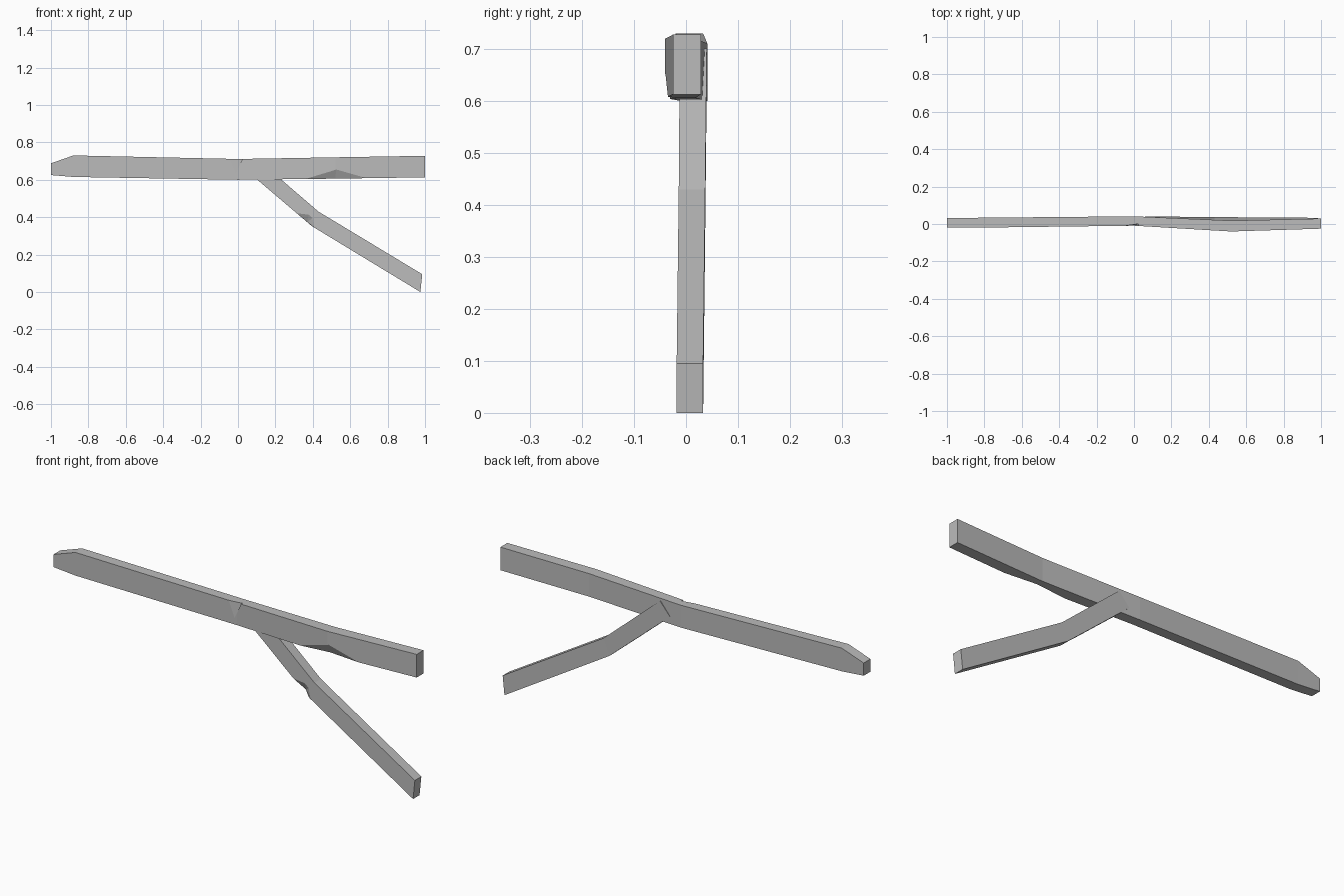
import bpy, bmesh

cube = bpy.data.objects.get("Cube")
if cube:
    bpy.data.objects.remove(cube, do_unlink=True)

wood = bpy.data.materials.new("plain grey")
wood.use_nodes = True
grey = (0.5, 0.5, 0.5, 1)
wood.diffuse_color = grey
wood.node_tree.nodes["Principled BSDF"].inputs["Base Color"].default_value = grey


def add_object(name, bm):
    bmesh.ops.recalc_face_normals(bm, faces=bm.faces)
    mesh = bpy.data.meshes.new(name)
    bm.to_mesh(mesh)
    bm.free()
    mesh.materials.append(wood)
    obj = bpy.data.objects.new(name, mesh)
    bpy.context.collection.objects.link(obj)
    return obj


def beam(name, stations):
    """Squared timber; each station is (lower x, z), (upper x, z), front y, back y."""
    bm = bmesh.new()
    rings = []
    for (xl, zl), (xu, zu), front, back in stations:
        ring = [(xl, front, zl), (xl, back, zl), (xu, back, zu), (xu, front, zu)]
        rings.append([bm.verts.new(p) for p in ring])
    for a, b in zip(rings, rings[1:]):
        for i in range(4):
            j = (i + 1) % 4
            bm.faces.new((a[i], a[j], b[j], b[i]))
    bm.faces.new(rings[0])
    bm.faces.new(rings[-1])
    return add_object(name, bm)


def chip(target, points):
    """Hew a convex chip out of a beam."""
    bm = bmesh.new()
    for p in points:
        bm.verts.new(p)
    bmesh.ops.convex_hull(bm, input=bm.verts)
    cutter = add_object("chip_cutter", bm)
    cutter.hide_render = True
    mod = target.modifiers.new("chip", "BOOLEAN")
    mod.operation = "DIFFERENCE"
    mod.solver = "EXACT"
    mod.object = cutter
    bpy.context.view_layer.objects.active = target
    bpy.ops.object.modifier_apply(modifier=mod.name)
    bpy.data.objects.remove(cutter, do_unlink=True)


# Long, slightly bent beam with a tapered end
main_beam = beam("main_beam", [
    ((-1, .625), (-1, .688), -.02, .033),
    ((-.88, .615), (-.88, .73), -.02, .033),
    ((0, .6), (0, .711), -.009, .041),
    ((.52, .606), (.52, .72), -.04, .018),
    ((1, .613), (1, .728), -.025, .029),
])

# Angled brace lapped into the back of the beam
brace = beam("brace", [
    ((.06, .637), (.115, .701), -.012, .04),
    ((.395, .352), (.43, .43), -.014, .037),
    ((.975, 0), (.985, .095), -.018, .033),
])

# Hewn chip on the lower front edge of the beam
chip(main_beam, [(.36, -.0305, .604), (.69, -.0347, .608), (.525, -.0398, .655),
                 (.52, -.015, .604), (.52, -.08, .58)])

# Small notch in the front of the beam
chip(main_beam, [(-.012, -.009, .632), (-.045, -.0096, .712), (.024, .001, .712),
                 (.024, -.03, .712), (-.012, -.03, .632), (-.045, -.03, .712)])

# Chip on the lower front edge of the brace's bend
chip(brace, [(.314, -.0135, .421), (.378, -.0138, .413), (.398, -.014, .395),
             (.408, -.014, .345), (.37, .006, .374), (.34, -.05, .35)])
